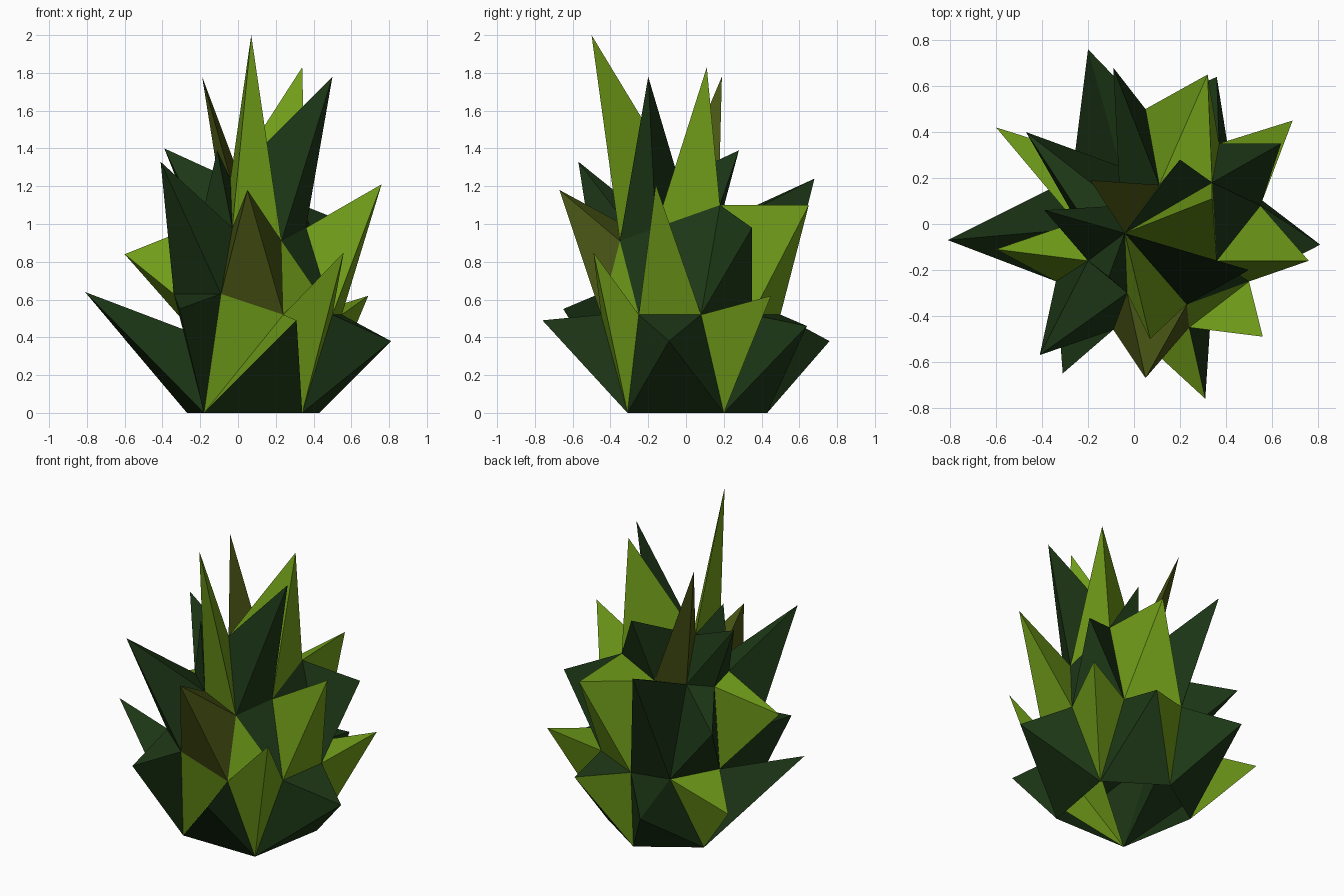
import bpy, bmesh
from mathutils import Vector

if "Cube" in bpy.data.objects:
    bpy.data.objects.remove(bpy.data.objects["Cube"])


def material(name, rgb):
    m = bpy.data.materials.new(name)
    m.diffuse_color = (*rgb, 1)
    m.use_nodes = True
    m.node_tree.nodes["Principled BSDF"].inputs["Base Color"].default_value = m.diffuse_color
    return m


MATS = [material("dark_green", (0.012, 0.038, 0.008)),
        material("light_green", (0.165, 0.34, 0.01)),
        material("olive", (0.066, 0.09, 0.007))]
DARK, LIGHT, OLIVE = 0, 1, 2

# Faceted core: corners of each ring, (x, y, z)
FOOT = dict(A=(-.18, -.31, 0), B=(.34, -.31, 0), C=(.43, .20, 0),
            D=(.08, .43, 0), E=(-.27, .20, 0))
WAIST = dict(a=(-.34, -.25, .63), m=(-.09, -.46, .63), n=(.24, -.45, .52),
             p=(.50, -.25, .52), q=(.55, .08, .52), r=(.37, .35, .52),
             d=(.05, .50, .52), f=(-.06, .25, .41), e=(-.23, -.02, .42))
SHOULDER = {"1": (.34, .18, 1.10), "2": (.23, -.35, .91), "3": (-.03, -.30, .98),
            "4": (-.20, -.16, 1.0), "5": (-.06, .08, .965), "6": (.11, .17, .98),
            "V": (.36, -.16, .98), "W": (-.22, .02, .97), "T": (-.04, -.04, 1.24)}
CORE = {**FOOT, **WAIST, **SHOULDER}


def leaf_tier(name, leaves):
    """Draw every core face (named by its corners) out to a pointed tip.
    A face without a tip stays flat; colours are one, or one per side."""
    bm = bmesh.new()
    corner = {}
    for face, tip, colour in leaves:
        for k in face:
            if k not in corner:
                corner[k] = bm.verts.new(CORE[k])
        ring = [corner[k] for k in face]
        if tip is None:
            bm.faces.new(ring).material_index = colour
            continue
        apex = bm.verts.new(Vector(tip))
        shades = colour if isinstance(colour, tuple) else (colour,) * len(ring)
        for i, v in enumerate(ring):
            f = bm.faces.new((v, ring[(i + 1) % len(ring)], apex))
            f.material_index = shades[i]
    me = bpy.data.meshes.new(name)
    bm.to_mesh(me)
    bm.free()
    for m in MATS:
        me.materials.append(m)
    ob = bpy.data.objects.new(name, me)
    bpy.context.collection.objects.link(ob)
    return ob


# Low leaves spreading outward from the open foot
leaf_tier("lower_leaves", [
    ("ABn", (.31, -.76, .49), (DARK, DARK, LIGHT)),
    ("Anm", None, LIGHT),
    ("Bpn", (.56, -.49, .85), LIGHT),
    ("BCqp", (.81, -.09, .38), DARK),
    ("Crq", (.69, .45, .62), LIGHT),
    ("CDdr", (.36, .64, .46), (DARK, LIGHT, DARK, DARK)),
    ("DEfd", (-.20, .76, .38), DARK),
    ("Eef", (-.60, .42, .39), LIGHT),
    ("EAe", (-.81, -.07, .64), DARK),
    ("Aae", None, DARK),
    ("Ama", (-.31, -.65, .55), DARK),
])

# Middle leaves
leaf_tier("middle_leaves", [
    ("pqV", (.76, -.16, 1.21), LIGHT),
    ("q1V", None, DARK),
    ("qr1", (.64, .35, .98), DARK),
    ("rd61", (.32, .65, 1.10), LIGHT),
    ("df56", (-.09, .68, 1.24), DARK),
    ("feW5", (-.47, .40, .87), DARK),
    ("ea4W", (-.60, -.11, .84), LIGHT),
    ("am34", (-.41, -.57, 1.33), DARK),
    ("mn23", (.05, -.67, 1.18), OLIVE),
    ("np2", None, LIGHT),
    ("pV2", None, DARK),
])

# Tall crown leaves around the top point
leaf_tier("crown_leaves", [
    ("T32", (.07, -.50, 2.0), LIGHT),
    ("T2V", (.50, -.20, 1.78), DARK),
    ("TV1", (.34, .11, 1.83), LIGHT),
    ("T16", (.20, .28, 1.39), DARK),
    ("T65", (-.19, .19, 1.78), OLIVE),
    ("T5W4", (-.39, .06, 1.40), DARK),
    ("T43", (-.11, -.23, 1.39), DARK),
])
